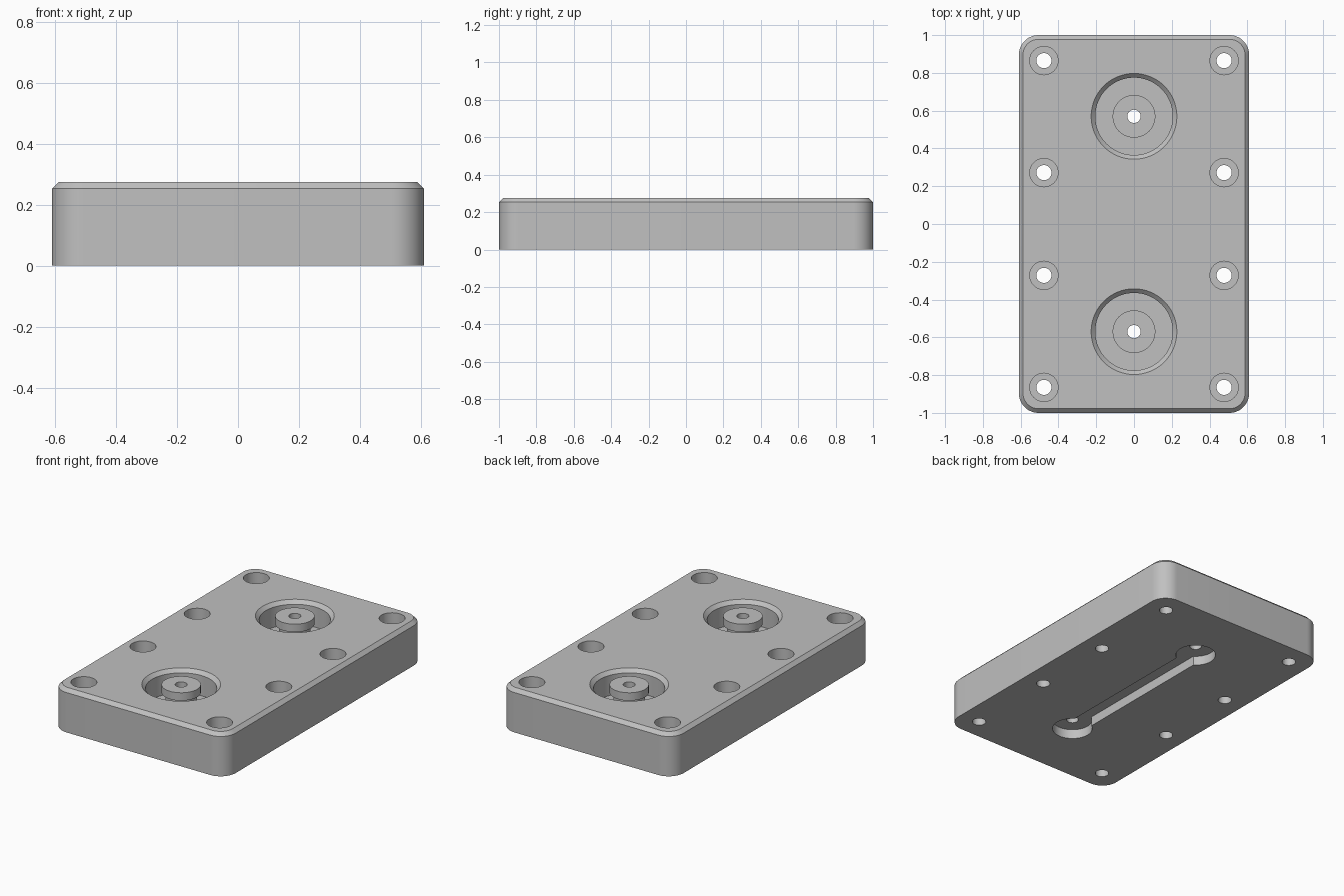
import bpy, bmesh, math

cube = bpy.data.objects.get("Cube")
if cube:
    bpy.data.objects.remove(cube, do_unlink=True)

HALF_X, HALF_Y, TOP = 0.61, 1.0, 0.275
CHAMFER, CORNER = 0.022, 0.105
PORT_Y = 0.57

grey = bpy.data.materials.new("plain grey")
grey.use_nodes = True
colour = (0.53, 0.53, 0.53, 1)
grey.diffuse_color = colour
grey.node_tree.nodes["Principled BSDF"].inputs["Base Color"].default_value = colour


def make_object(name, bm):
    bmesh.ops.recalc_face_normals(bm, faces=bm.faces)
    mesh = bpy.data.meshes.new(name)
    bm.to_mesh(mesh)
    bm.free()
    mesh.materials.append(grey)
    obj = bpy.data.objects.new(name, mesh)
    bpy.context.collection.objects.link(obj)
    return obj


def rounded_outline(half_x, half_y, radius, steps=12):
    points = []
    for i, (sx, sy) in enumerate([(1, 1), (-1, 1), (-1, -1), (1, -1)]):
        for k in range(steps + 1):
            a = math.pi / 2 * (i + k / steps)
            points.append((sx * (half_x - radius) + radius * math.cos(a),
                           sy * (half_y - radius) + radius * math.sin(a)))
    return points


def lathe(bm, profile, x, y, steps=64):
    """Revolve a closed (radius, z) profile; radius 0 collapses to the axis."""
    rings = []
    for r, z in profile:
        count = steps if r > 0 else 1
        rings.append([bm.verts.new((x + r * math.cos(2 * math.pi * k / steps),
                                    y + r * math.sin(2 * math.pi * k / steps), z))
                      for k in range(count)])
    for a, b in zip(rings, rings[1:] + rings[:1]):
        if len(a) == len(b) == 1:
            continue
        for k in range(steps):
            j = (k + 1) % steps
            quad = [a[k % len(a)], a[j % len(a)], b[j % len(b)], b[k % len(b)]]
            bm.faces.new(list(dict.fromkeys(quad)))


# Plate: rounded block with a chamfered top edge
bm = bmesh.new()
layers = []
for inset, z in [(0, 0), (0, TOP - CHAMFER), (CHAMFER, TOP)]:
    outline = rounded_outline(HALF_X - inset, HALF_Y - inset, CORNER - inset)
    layers.append([bm.verts.new((x, y, z)) for x, y in outline])
for low, high in zip(layers, layers[1:]):
    for k in range(len(low)):
        j = (k + 1) % len(low)
        bm.faces.new((low[k], low[j], high[j], high[k]))
bm.faces.new(layers[0])
bm.faces.new(layers[-1])
plate = make_object("mounting_plate", bm)

# Ring pockets that leave a flanged boss standing in the middle
bm = bmesh.new()
over = 0.03
pocket = [(0.113, TOP + over), (0.113, 0.225), (0.09, 0.225), (0.09, 0.125),
          (0.205, 0.125), (0.205, TOP - CHAMFER), (0.205 + CHAMFER + over, TOP + over)]
for y in (-PORT_Y, PORT_Y):
    lathe(bm, pocket, 0, y)
pockets = make_object("pocket_cutter", bm)

# Counterbored screw holes along both long sides
bm = bmesh.new()
screw = [(0, -0.1), (0.04, -0.1), (0.04, 0.125), (0.075, 0.125), (0.075, 0.4), (0, 0.4)]
for x in (-0.477, 0.477):
    for y in (-0.865, -0.272, 0.272, 0.865):
        lathe(bm, screw, x, y, 40)
screws = make_object("screw_hole_cutter", bm)

# Channel in the underside: two round ends joined by a straight slot
DEPTH, END_R, SLOT = 0.06, 0.118, 0.065
bm = bmesh.new()
start = math.asin(SLOT / END_R)
outline = []
for side in (1, -1):
    for k in range(49):
        a = -math.pi / 2 + start + k * (2 * math.pi - 2 * start) / 48
        outline.append((side * END_R * math.cos(a), side * (PORT_Y + END_R * math.sin(a))))
base = bm.faces.new([bm.verts.new((x, y, -0.1)) for x, y in outline])
lid = bmesh.ops.extrude_face_region(bm, geom=[base])
bmesh.ops.translate(bm, vec=(0, 0, DEPTH + 0.1),
                    verts=[v for v in lid["geom"] if isinstance(v, bmesh.types.BMVert)])
channel = make_object("channel_cutter", bm)

# Bore through the centre of each boss
bm = bmesh.new()
for y in (-PORT_Y, PORT_Y):
    lathe(bm, [(0, -0.1), (0.035, -0.1), (0.035, 0.4), (0, 0.4)], 0, y, 40)
bores = make_object("bore_cutter", bm)

# Cut everything out of the plate
bpy.ops.object.select_all(action="DESELECT")
plate.select_set(True)
bpy.context.view_layer.objects.active = plate
for cutter in (pockets, screws, channel, bores):
    cutter.hide_render = True
    cut = plate.modifiers.new(cutter.name, "BOOLEAN")
    cut.operation = "DIFFERENCE"
    cut.solver = "EXACT"
    cut.object = cutter
    bpy.ops.object.modifier_apply(modifier=cut.name)
    bpy.data.objects.remove(cutter, do_unlink=True)

bpy.ops.object.shade_smooth_by_angle(angle=math.radians(30))
